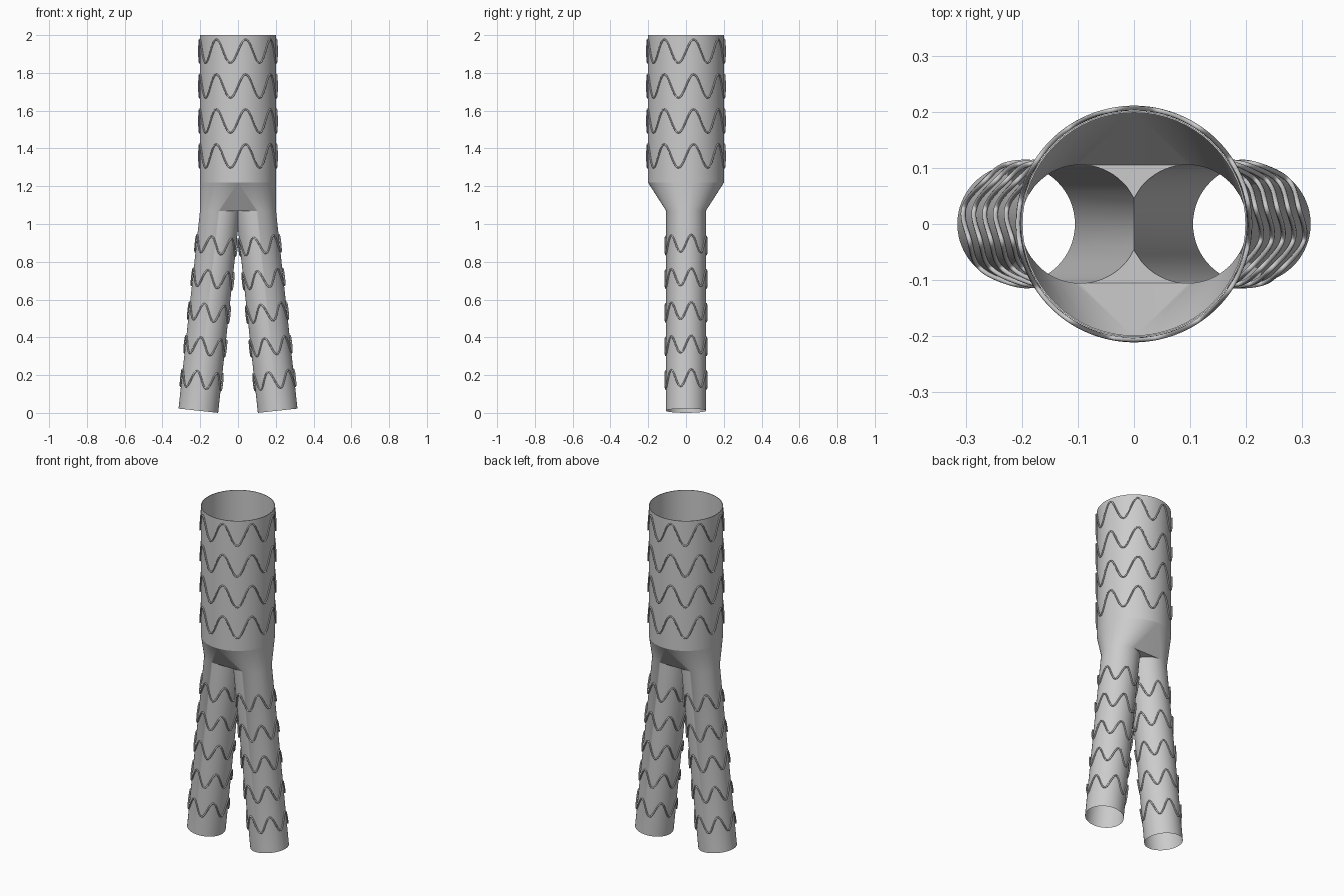
import bpy, bmesh
from math import sin, cos, tau, atan2
from mathutils import Vector, Matrix

cube = bpy.data.objects.get("Cube")
if cube:
    bpy.data.objects.remove(cube)

MAIN_R, LEG_R, WIRE_R, WALL = 0.2015, 0.1055, 0.0044, 0.003
TOP_Z, SHOULDER_Z, FORK_Z = 2.0, 1.22, 1.07
FORK_X, FOOT_X, FOOT_Z = 0.0955, 0.21, 0.0115
SEGS = 64

# One plain grey for fabric and wire
grey = bpy.data.materials.new("light grey")
grey.use_nodes = True
grey.diffuse_color = (0.6, 0.6, 0.6, 1)
grey.node_tree.nodes["Principled BSDF"].inputs["Base Color"].default_value = grey.diffuse_color


def circle(radius, z, x=0):
    return [Vector((x + radius * cos(tau * i / SEGS), radius * sin(tau * i / SEGS), z))
            for i in range(SEGS)]


def add_tube(bm, low, high):
    """Bridge two rings of points and return the new faces."""
    low = [bm.verts.new(p) for p in low]
    high = [bm.verts.new(p) for p in high]
    return [bm.faces.new((low[i - 1], low[i], high[i], high[i - 1])) for i in range(SEGS)]


def add_object(name, bm):
    """Weld the parts of a skin and make it a smooth object."""
    bmesh.ops.remove_doubles(bm, verts=bm.verts, dist=0.0015)
    bmesh.ops.recalc_face_normals(bm, faces=bm.faces)
    mesh = bpy.data.meshes.new(name)
    bm.to_mesh(mesh)
    bm.free()
    mesh.materials.append(grey)
    obj = bpy.data.objects.new(name, mesh)
    bpy.context.collection.objects.link(obj)
    bpy.ops.object.select_all(action='DESELECT')
    obj.select_set(True)
    bpy.context.view_layer.objects.active = obj
    bpy.ops.object.shade_smooth_by_angle(angle=0.52)


def wave_wires(name, radius, heights, waves, amplitude, frame=Matrix()):
    """Wavy wire hoops wrapped round a tube."""
    curve = bpy.data.curves.new(name, 'CURVE')
    curve.dimensions = '3D'
    curve.bevel_depth = WIRE_R
    curve.bevel_resolution = 2
    count = waves * 20
    reach = radius + WIRE_R + 0.0006
    for z in heights:
        spline = curve.splines.new('POLY')
        spline.points.add(count - 1)
        spline.use_cyclic_u = True
        for i, point in enumerate(spline.points):
            a = tau * i / count
            spot = Vector((reach * cos(a), reach * sin(a), z + amplitude * sin(waves * a)))
            point.co = (*(frame @ spot), 1)
    curve.materials.append(grey)
    bpy.context.collection.objects.link(bpy.data.objects.new(name, curve))


# Main tube: outer skin, rim and lining
bm = bmesh.new()
outer, inner = circle(MAIN_R, TOP_Z), circle(MAIN_R - WALL, TOP_Z)
add_tube(bm, circle(MAIN_R, SHOULDER_Z), outer)
add_tube(bm, outer, inner)
add_tube(bm, inner, circle(MAIN_R - WALL, SHOULDER_Z))
add_object("main_tube", bm)
wave_wires("main_tube_wires", MAIN_R, [1.36 + 0.185 * i for i in range(4)], 8, 0.062)

# Shoulder: hull from the main circle to the two leg circles, open at both ends
bm = bmesh.new()
for x, radius, z in ((0, MAIN_R, SHOULDER_Z), (FORK_X, LEG_R, FORK_Z), (-FORK_X, LEG_R, FORK_Z)):
    for p in circle(radius, z, x):
        bm.verts.new(p)
bmesh.ops.convex_hull(bm, input=bm.verts)
bm.normal_update()
caps = [f for f in bm.faces if abs(f.normal.z) > 0.99]
bmesh.ops.delete(bm, geom=caps, context='FACES')
loose = [v for v in bm.verts if not v.link_faces]
bmesh.ops.delete(bm, geom=loose, context='VERTS')

# Splayed legs: square-cut feet, flat tops, trimmed where they meet
for side, label in ((1, "left"), (-1, "right")):
    foot = Vector((side * FOOT_X, 0, FOOT_Z))
    axis = Vector((side * FORK_X, 0, FORK_Z)) - foot
    frame = Matrix.Translation(foot) @ Matrix.Rotation(atan2(axis.x, axis.z), 4, 'Y')
    low = [frame @ p for p in circle(LEG_R, 0)]
    high = [p + axis * ((FORK_Z - p.z) / axis.z) for p in low]
    faces = add_tube(bm, low, high)
    edges = {e for f in faces for e in f.edges}
    verts = {v for f in faces for v in f.verts}
    bmesh.ops.bisect_plane(bm, geom=[*verts, *edges, *faces], plane_co=(0, 0, 0),
                           plane_no=(-side, 0, 0), clear_outer=True)
    wave_wires(label + "_leg_wires", LEG_R, [0.164 + 0.179 * i for i in range(5)],
               6, 0.045, frame)

# Flat webs between the leg openings, front and back
cusp = (LEG_R ** 2 - FORK_X ** 2) ** 0.5
arc = [p for p in circle(LEG_R, FORK_Z, FORK_X)[SEGS // 4:SEGS // 2] if p.x > 0.002]
for facing in (-1, 1):
    outline = [Vector((p.x, facing * p.y, p.z)) for p in arc]
    outline.append(Vector((0, facing * cusp, FORK_Z)))
    outline += [Vector((-p.x, p.y, p.z)) for p in reversed(outline[:-1])]
    bm.faces.new([bm.verts.new(p) for p in outline])
add_object("shoulder_and_legs", bm)
